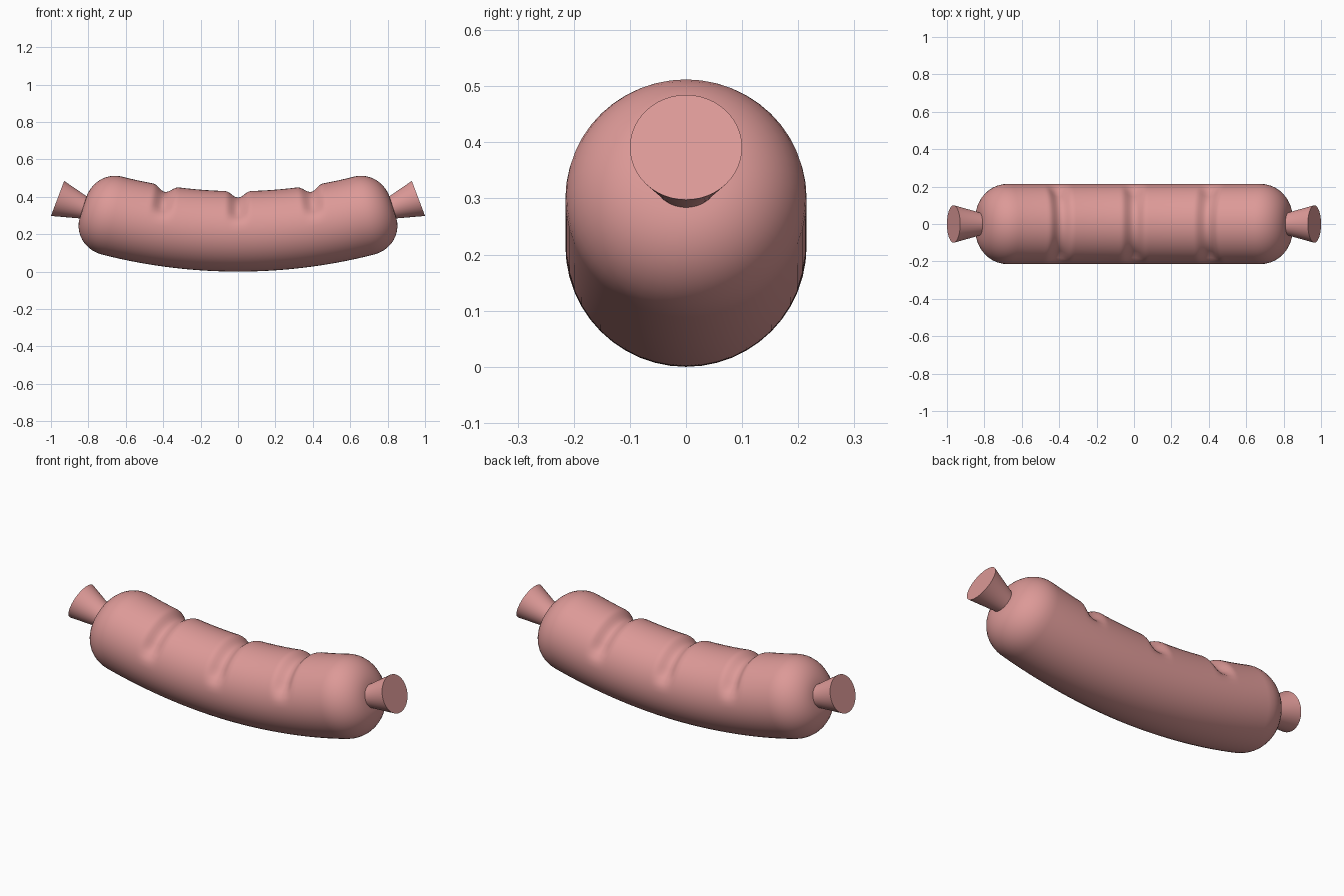
import bpy, bmesh, math

if "Cube" in bpy.data.objects:
    bpy.data.objects.remove(bpy.data.objects["Cube"])

R = 2.73        # bend radius of the centre line
RAD = 0.215     # sausage radius
END = 0.842     # arc length from the middle to the end of the body
CAP = 0.16      # rounding of the body ends
SEG = 48

pink = bpy.data.materials.new("sausage_pink")
pink.diffuse_color = (0.72, 0.32, 0.31, 1)
pink.use_nodes = True
pink.node_tree.nodes["Principled BSDF"].inputs["Base Color"].default_value = pink.diffuse_color


def bent(s, r, a):
    """Point at arc length s, radius r, angle a from the top."""
    t = s / R
    d = R - r * math.cos(a)
    return (d * math.sin(t), r * math.sin(a), RAD + R - d * math.cos(t))


def sweep(name, profile, dent=None):
    """Closed tube along the bend from (arc length, radius) pairs."""
    bm = bmesh.new()
    rings = []
    for s, r in profile:
        ring = []
        for i in range(SEG):
            a = 2 * math.pi * i / SEG
            ring.append(bm.verts.new(bent(s, r - (dent(s, a) if dent else 0), a)))
        rings.append(ring)
    for p, q in zip(rings, rings[1:]):
        for i in range(SEG):
            j = (i + 1) % SEG
            bm.faces.new((p[i], p[j], q[j], q[i]))
    bm.faces.new(rings[0])
    bm.faces.new(rings[-1])
    bmesh.ops.recalc_face_normals(bm, faces=bm.faces)
    me = bpy.data.meshes.new(name)
    bm.to_mesh(me)
    bm.free()
    me.materials.append(pink)
    ob = bpy.data.objects.new(name, me)
    bpy.context.collection.objects.link(ob)
    bpy.context.view_layer.objects.active = ob
    ob.select_set(True)
    bpy.ops.object.shade_smooth_by_angle(angle=math.radians(35))
    ob.select_set(False)


def groove(s, a):
    """Three creases pressed into the upper half."""
    fade = min(1, max(0, (math.cos(a) - 0.15) / 0.4))
    fade = fade * fade * (3 - 2 * fade)
    depth = 0
    for c in (-0.42, 0, 0.42):
        d = abs(s - c) / 0.075
        if d < 1:
            depth += 0.034 * math.cos(d * math.pi / 2) ** 2
    return depth * fade


# Body: rounded ends, straight middle with fine rings for the creases
cap = []
for k in range(11):
    b = math.pi / 2 * k / 10
    cap.append((-END + CAP * (1 - math.sin(b)), RAD - CAP + CAP * math.cos(b)))
left = cap[::-1]
n = 110
span = END - CAP
middle = [(-span + 2 * span * k / n, RAD) for k in range(1, n)]
right = [(-s, r) for s, r in cap]
sweep("sausage_body", left + middle + right, groove)

# Flared casing ends
for side, name in ((-1, "left_casing_end"), (1, "right_casing_end")):
    sweep(name, [(side * 0.80, 0.058), (side * 0.845, 0.063), (side * 0.986, 0.1)])
